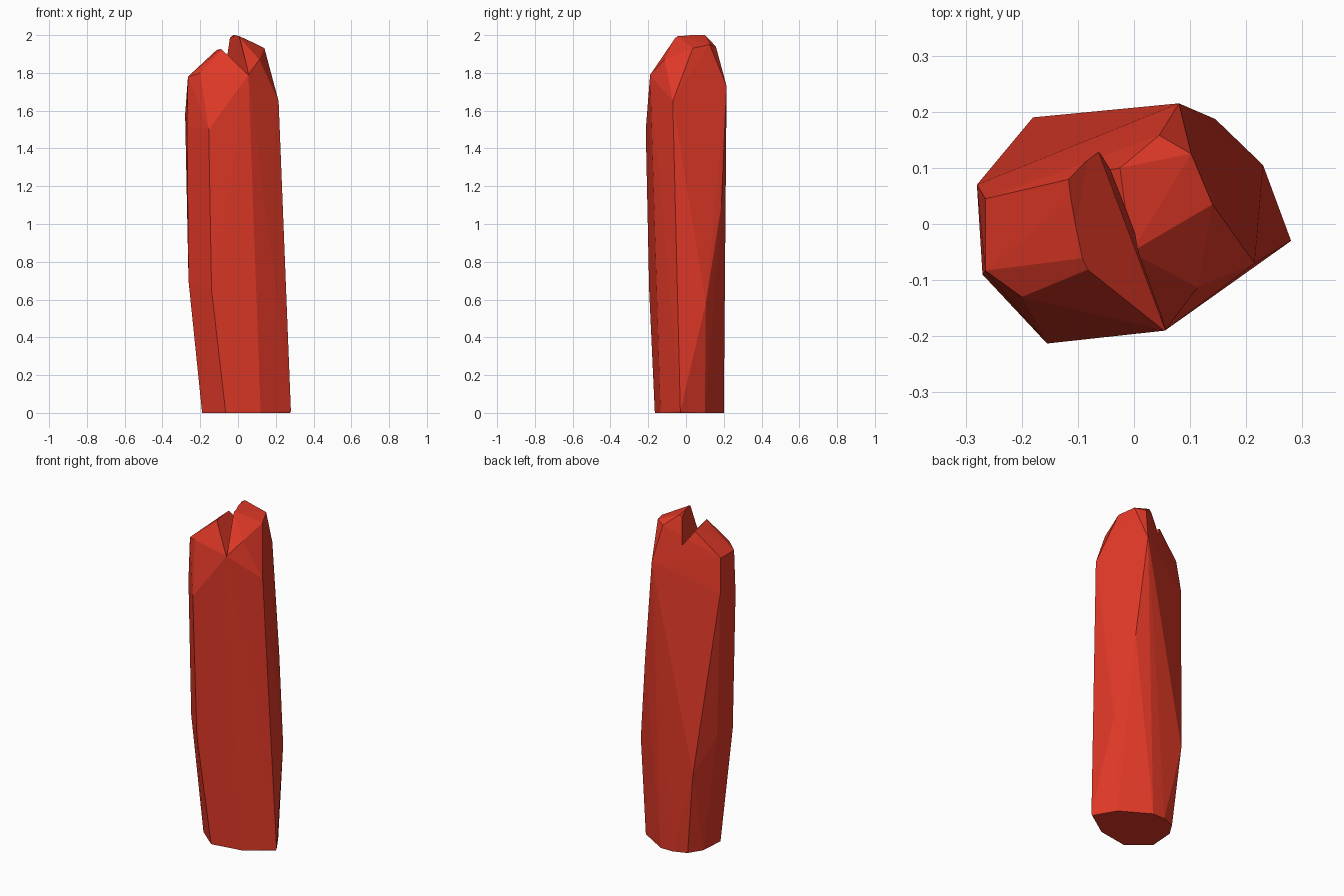
import bpy
import bmesh

if "Cube" in bpy.data.objects:
    bpy.data.objects.remove(bpy.data.objects["Cube"])


def hull(name, points):
    """Solid convex, flat-faced chunk around a few corner points."""
    bm = bmesh.new()
    for p in points:
        bm.verts.new(p)
    bmesh.ops.convex_hull(bm, input=bm.verts[:])
    loose = [v for v in bm.verts if not v.link_faces]
    bmesh.ops.delete(bm, geom=loose, context='VERTS')
    bmesh.ops.recalc_face_normals(bm, faces=bm.faces[:])
    mesh = bpy.data.meshes.new(name)
    bm.to_mesh(mesh)
    bm.free()
    obj = bpy.data.objects.new(name, mesh)
    bpy.context.collection.objects.link(obj)
    return obj


red = bpy.data.materials.new("crystal red")
red.diffuse_color = (0.74, 0.04, 0.02, 1)
red.use_nodes = True
red.node_tree.nodes["Principled BSDF"].inputs["Base Color"].default_value = red.diffuse_color

# Outline of the foot on the ground
foot = [(x, y, 0) for x, y in (
    (0.275, -0.03), (0.12, -0.135), (-0.065, -0.165), (-0.19, -0.06),
    (-0.18, 0.09), (-0.13, 0.17), (-0.05, 0.2), (0.03, 0.2), (0.2, 0.1))]

# Bulging corners of the shaft
shaft = [
    (0.28, -0.03, 0.01), (0.23, 0.105, 0.58), (0.145, 0.187, 1.1),
    (-0.14, -0.195, 0.65), (-0.262, -0.075, 0.7), (-0.25, 0.06, 0.7),
    (-0.18, 0.19, 0.5)]

# Shoulders, where the sides break towards the tips
shoulders = [
    (-0.155, -0.213, 1.5), (0.055, -0.19, 1.79), (0.215, -0.07, 1.65),
    (0.08, 0.215, 1.73), (-0.28, 0.07, 1.58), (-0.27, -0.09, 1.52)]

# Left and right tips
left_tip = [
    (-0.265, 0.045, 1.78), (-0.265, -0.083, 1.78), (-0.2, -0.13, 1.8),
    (-0.12, 0.08, 1.91), (-0.085, -0.08, 1.92)]
right_tip = [
    (0.113, -0.113, 1.87), (0.14, 0.035, 1.93), (0.102, 0.125, 1.95),
    (0.045, 0.158, 1.94), (-0.025, 0.1, 2.0), (-0.005, -0.05, 2.0),
    (-0.05, 0.095, 1.98)]

crystal = hull("crystal", foot + shaft + shoulders + left_tip + right_tip)
crystal.data.materials.append(red)

# Wedge that splits the two tips
cutter = hull("split_cutter", [
    (-0.075, 0.16, 1.84), (0.06, -0.2, 1.785),
    (-0.15, 0.09, 1.96), (-0.12, -0.095, 1.97),
    (-0.055, 0.16, 2.2), (-0.02, -0.06, 2.2)])
cutter.hide_render = True

split = crystal.modifiers.new("split", 'BOOLEAN')
split.operation = 'DIFFERENCE'
split.solver = 'EXACT'
split.object = cutter
bpy.context.view_layer.objects.active = crystal
bpy.ops.object.modifier_apply(modifier=split.name)
bpy.data.objects.remove(cutter)
for face in crystal.data.polygons:
    face.use_smooth = False
    face.material_index = 0
